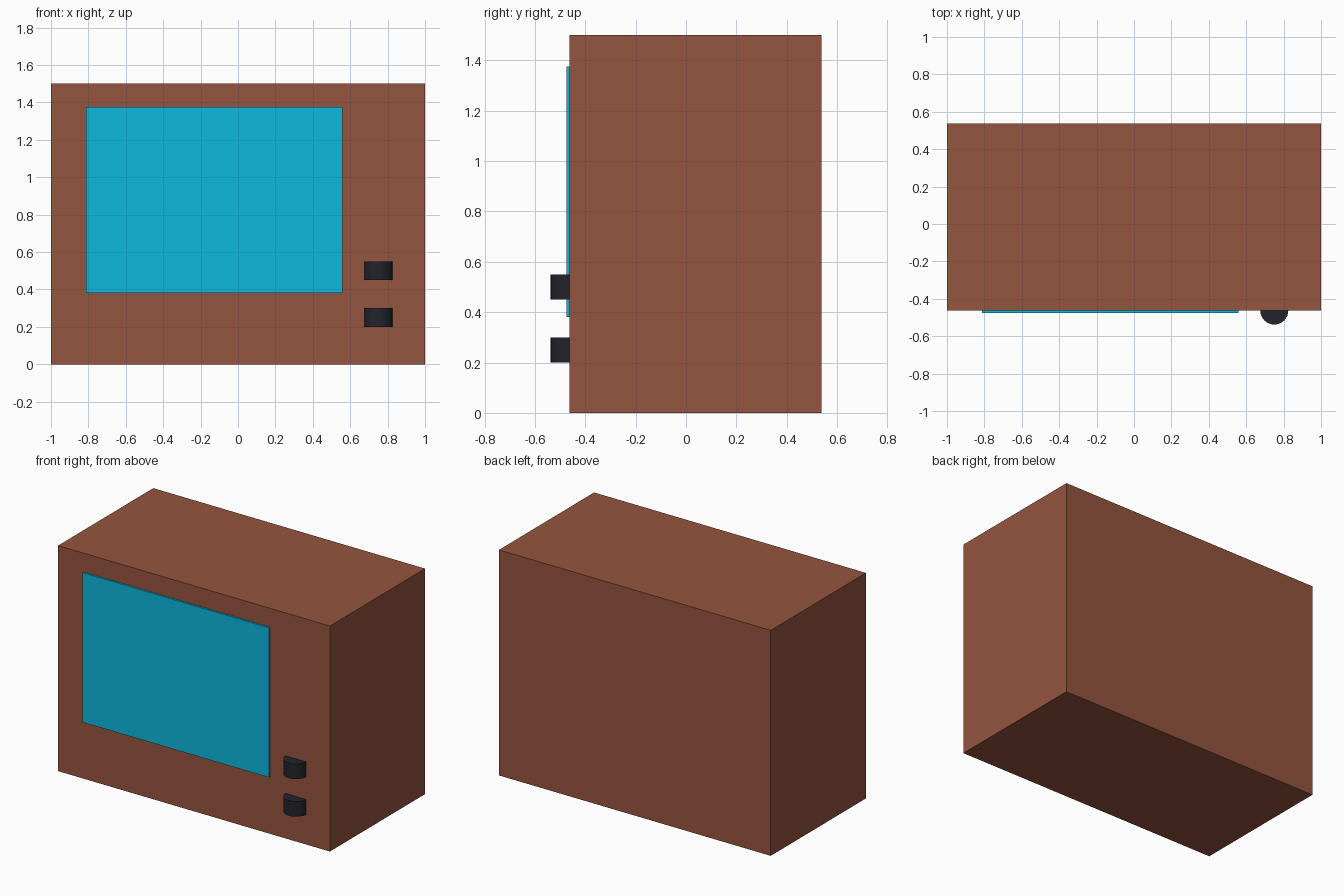
import bpy

if "Cube" in bpy.data.objects:
    bpy.data.objects.remove(bpy.data.objects["Cube"])

FRONT = -0.4625  # y of the cabinet's front face


def material(name, color):
    mat = bpy.data.materials.new(name)
    mat.diffuse_color = color
    mat.use_nodes = True
    mat.node_tree.nodes["Principled BSDF"].inputs["Base Color"].default_value = mat.diffuse_color
    return mat


def box(name, lo, hi, mat):
    center = [(a + b) / 2 for a, b in zip(lo, hi)]
    bpy.ops.mesh.primitive_cube_add(size=1, location=center)
    ob = bpy.context.object
    ob.name = name
    ob.scale = [b - a for a, b in zip(lo, hi)]
    bpy.ops.object.transform_apply(location=False, rotation=False, scale=True)
    ob.data.materials.append(mat)


def knob(name, z, mat):
    bpy.ops.mesh.primitive_cylinder_add(vertices=32, radius=0.075, depth=0.1,
                                        location=(0.75, FRONT, z))
    ob = bpy.context.object
    ob.name = name
    ob.data.materials.append(mat)


brown = material("brown_wood", (0.30, 0.09, 0.05, 1))
cyan = material("cyan_glass", (0.004, 0.48, 0.73, 1))
black = material("black_plastic", (0.017, 0.018, 0.026, 1))

# Cabinet
box("cabinet", (-1, FRONT, 0), (1, FRONT + 1, 1.5), brown)

# Screen, slightly proud of the front face
box("screen", (-0.8125, FRONT - 0.0125, 0.38), (0.56, FRONT + 0.0125, 1.375), cyan)

# Two upright round knobs, half sunk into the front
for name, z in (("lower_knob", 0.25), ("upper_knob", 0.5)):
    knob(name, z, black)
